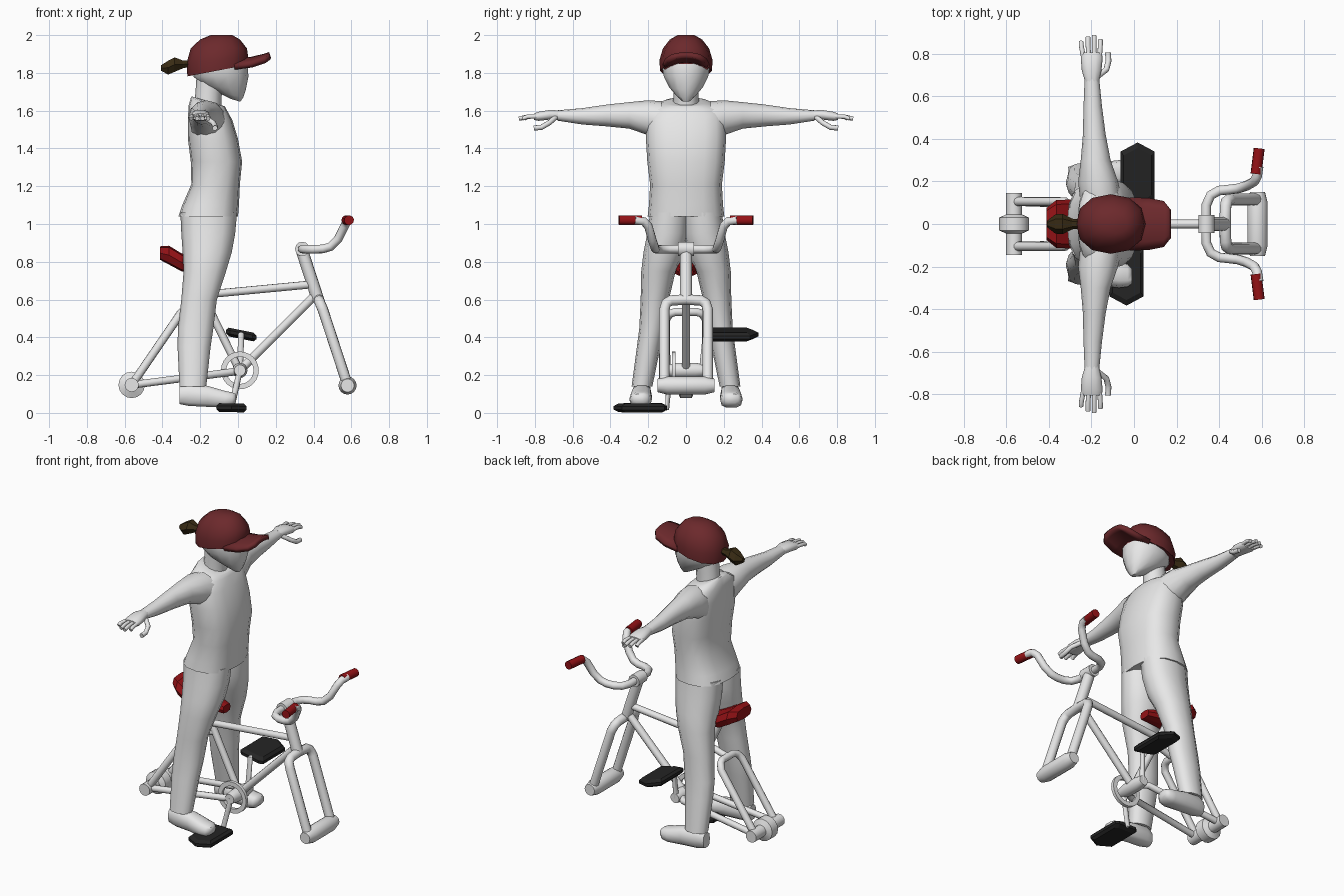
import bpy, bmesh, math
from mathutils import Vector


def material(name, rgb):
    m = bpy.data.materials.new(name)
    m.diffuse_color = (*rgb, 1)
    return m


GREY = material("light grey", (0.8, 0.8, 0.8))
RED = material("bright red", (0.30, 0.006, 0.008))
MAROON = material("cap maroon", (0.15, 0.022, 0.025))
BLACK = material("rubber black", (0.018, 0.018, 0.018))
BROWN = material("hair brown", (0.04, 0.024, 0.007))


def add(name, bm, mat, angle=50, mirror=False):
    """Finish a bmesh as an object, optionally mirrored across y = 0."""
    bmesh.ops.recalc_face_normals(bm, faces=bm.faces)
    me = bpy.data.meshes.new(name)
    bm.to_mesh(me)
    bm.free()
    me.materials.append(mat)
    if angle:
        me.shade_smooth()
        me.set_sharp_from_angle(angle=math.radians(angle))
    ob = bpy.data.objects.new(name, me)
    bpy.context.collection.objects.link(ob)
    if mirror:
        mod = ob.modifiers.new("mirror", 'MIRROR')
        mod.use_axis = (False, True, False)
        mod.use_mirror_merge = False
    return ob


def loft(name, axis, rings, mat, n=12, power=2.3, angle=50, mirror=False, closed=False):
    """Skin rings (t, a0, a1, b0, b1[, tilt]) along an axis; tilt shears t with a."""
    order = {'x': (2, 0, 1), 'y': (0, 2, 1), 'z': (0, 1, 2)}[axis]
    bm = bmesh.new()
    loops = []
    for t, a0, a1, b0, b1, *tilt in rings:
        loop = []
        for i in range(n):
            c, s = math.cos(math.tau * i / n), math.sin(math.tau * i / n)
            c = math.copysign(abs(c) ** (2 / power), c)
            s = math.copysign(abs(s) ** (2 / power), s)
            da = (a1 - a0) / 2 * c
            p = ((a0 + a1) / 2 + da, (b0 + b1) / 2 + (b1 - b0) / 2 * s,
                 t + (tilt[0] * da if tilt else 0))
            loop.append(bm.verts.new([p[k] for k in order]))
        loops.append(loop)
    pairs = list(zip(loops, loops[1:]))
    if closed:
        pairs.append((loops[-1], loops[0]))
    else:
        bm.faces.new(loops[0])
        bm.faces.new(loops[-1])
    for p, q in pairs:
        for i in range(n):
            j = (i + 1) % n
            bm.faces.new((p[i], p[j], q[j], q[i]))
    return add(name, bm, mat, angle, mirror)


def lathe(name, x, z, profile, mat=GREY, n=16, closed=False):
    """Turned part along y from (y, radius) pairs."""
    rings = [(y, x - r, x + r, z - r, z + r) for y, r in profile]
    return loft(name, 'y', rings, mat, n, 2, 40, closed=closed)


def tube(name, pts, r, mat=GREY, mirror=False):
    """Round tube through points, rings square to the path."""
    pts = [Vector(p) for p in pts]
    bm = bmesh.new()
    loops, n, u = [], 10, None
    for i, p in enumerate(pts):
        d0 = (p - pts[i - 1]).normalized() if i else None
        d1 = (pts[i + 1] - p).normalized() if i < len(pts) - 1 else None
        d = ((d0 or d1) + (d1 or d0)).normalized()
        u = u if u else d.orthogonal()
        u = (u - d * u.dot(d)).normalized()
        v = d.cross(u)
        loops.append([bm.verts.new(p + r * (u * math.cos(math.tau * k / n) + v * math.sin(math.tau * k / n)))
                      for k in range(n)])
    for p, q in zip(loops, loops[1:]):
        for i in range(n):
            bm.faces.new((p[i], p[(i + 1) % n], q[(i + 1) % n], q[i]))
    bm.faces.new(loops[0])
    bm.faces.new(loops[-1])
    return add(name, bm, mat, 60, mirror)


def both(half):
    """Continue a half path that ends at y = 0 onto the other side."""
    return half + [(x, -y, z) for x, y, z in half[-2::-1]]


# --- bicycle frame
tube("seat_tube", [(0.01, 0, 0.22), (-0.255, 0, 0.76)], 0.021)
tube("top_tube", [(-0.19, 0, 0.625), (0.41, 0, 0.682)], 0.021)
tube("down_tube", [(0.01, 0, 0.225), (0.41, 0, 0.625)], 0.023)
tube("head_tube", [(0.425, 0, 0.595), (0.335, 0, 0.87)], 0.033)
tube("chain_stay", [(-0.563, 0.105, 0.148), (-0.04, 0.085, 0.215), (0.0, 0.04, 0.222)], 0.02, mirror=True)
tube("seat_stays", both([(-0.563, 0.105, 0.148), (-0.325, 0.105, 0.495),
                         (-0.305, 0.085, 0.525), (-0.295, 0.055, 0.535), (-0.295, 0, 0.535)]), 0.022)
tube("seat_stay_bridge", [(-0.30, 0, 0.533), (-0.16, 0, 0.575)], 0.02)
tube("fork", both([(0.58, 0.115, 0.148), (0.45, 0.115, 0.545), (0.435, 0.105, 0.58),
                   (0.43, 0.08, 0.595), (0.428, 0, 0.6)]), 0.028)

# --- hubs, bottom bracket and chainring
lathe("rear_hub", -0.563, 0.148, [(-0.145, 0.037), (-0.045, 0.037), (-0.03, 0.07),
                                  (0.03, 0.07), (0.045, 0.037), (0.145, 0.037)])
lathe("front_axle", 0.58, 0.145, [(-0.15, 0.035), (-0.10, 0.048), (0.10, 0.048), (0.15, 0.035)])
lathe("bottom_bracket", 0.01, 0.225, [(-0.1, 0.03), (-0.05, 0.04), (0.05, 0.04), (0.1, 0.03)])
lathe("chainring", 0.01, 0.225, [(-0.075, 0.072), (-0.075, 0.1), (-0.055, 0.1), (-0.055, 0.072)],
      n=24, closed=True)

# --- cranks and pedals
for side, x, z, slope, label in ((1, 0.017, 0.415, 0.2, "upper"), (-1, -0.035, 0.027, 0.02, "lower")):
    tube(label + "_crank", [(0.01, side * 0.085, 0.225), (x, side * 0.1, z), (x, side * 0.13, z)], 0.016)
    bm = bmesh.new()
    outline = [(-0.08, 0.115), (-0.06, 0.1), (0.06, 0.1), (0.08, 0.115), (0.08, 0.34), (0, 0.383), (-0.08, 0.34)]
    layers = []
    for h, k in ((-0.023, 0.82), (-0.009, 1), (0.009, 1), (0.023, 0.82)):
        layers.append([bm.verts.new((x + px * k, side * (0.24 + (py - 0.24) * k), z + h - slope * px * k))
                       for px, py in outline])
    for a, b in zip(layers, layers[1:]):
        for i in range(7):
            bm.faces.new((a[i], a[(i + 1) % 7], b[(i + 1) % 7], b[i]))
    bm.faces.new(layers[0])
    bm.faces.new(layers[-1])
    add(label + "_pedal", bm, BLACK, 0)

# --- handlebar, clamp, grips
lathe("stem_clamp", 0.34, 0.868, [(-0.043, 0.038), (0.043, 0.038)], n=12)
tube("handlebar", both([(0.585, 0.27, 1.02), (0.578, 0.225, 1.015), (0.565, 0.20, 0.99), (0.53, 0.18, 0.92),
                        (0.49, 0.167, 0.88), (0.45, 0.162, 0.868), (0.40, 0.157, 0.866),
                        (0.36, 0.135, 0.866), (0.34, 0.09, 0.867), (0.338, 0, 0.868)]), 0.023)
tube("grip", [(0.573, 0.235, 1.02), (0.588, 0.355, 1.02)], 0.026, RED, mirror=True)

# --- seat
loft("seat", 'x', [(-0.412, -0.075, 0.075, 0.81, 0.882), (-0.365, -0.112, 0.112, 0.785, 0.885),
                   (-0.30, -0.115, 0.115, 0.75, 0.845), (-0.2, -0.06, 0.06, 0.725, 0.80),
                   (-0.08, -0.038, 0.038, 0.72, 0.77)], RED, 8, 3.5, 0)

# --- rider: shirt, sleeves, trousers, shoes
loft("shirt", 'z', [(1.04, -0.315, 0.0, -0.203, 0.203), (1.10, -0.295, 0.005, -0.196, 0.196),
                    (1.21, -0.247, 0.01, -0.19, 0.19), (1.33, -0.25, 0.022, -0.205, 0.205),
                    (1.45, -0.265, 0.0, -0.212, 0.212), (1.55, -0.265, -0.03, -0.21, 0.21),
                    (1.615, -0.262, -0.06, -0.19, 0.19, -0.1), (1.645, -0.25, -0.07, -0.12, 0.12, -0.25),
                    (1.65, -0.245, -0.075, -0.075, 0.075, -0.3)], GREY, 16, 2.6, 60)
loft("arm", 'y', [(0.13, -0.255, -0.06, 1.42, 1.65), (0.2, -0.262, -0.075, 1.47, 1.655),
                  (0.3, -0.25, -0.11, 1.505, 1.645), (0.42, -0.24, -0.133, 1.517, 1.632),
                  (0.55, -0.237, -0.15, 1.527, 1.613), (0.68, -0.232, -0.163, 1.547, 1.602)],
     GREY, 12, 2.1, 60, True)
loft("trouser_leg", 'z', [(1.06, -0.305, -0.005, -0.02, 0.19), (0.95, -0.3, -0.015, -0.015, 0.205),
                          (0.85, -0.293, -0.033, 0.005, 0.225), (0.75, -0.288, -0.063, 0.055, 0.237),
                          (0.6, -0.3, -0.112, 0.09, 0.24), (0.45, -0.318, -0.13, 0.115, 0.247),
                          (0.35, -0.32, -0.145, 0.135, 0.26), (0.14, -0.31, -0.168, 0.178, 0.288)],
     GREY, 12, 2.2, 60, True)
loft("shoe", 'x', [(-0.31, 0.2, 0.268, 0.045, 0.14), (-0.26, 0.182, 0.285, 0.035, 0.155),
                   (-0.16, 0.18, 0.29, 0.03, 0.145), (-0.07, 0.18, 0.3, 0.026, 0.118),
                   (-0.03, 0.188, 0.295, 0.035, 0.11), (-0.01, 0.21, 0.28, 0.055, 0.1)], GREY, 10, 2.8, 60, True)

# --- hands
loft("palm", 'y', [(0.67, -0.23, -0.165, 1.55, 1.602), (0.72, -0.245, -0.153, 1.552, 1.605),
                   (0.78, -0.25, -0.147, 1.545, 1.595), (0.805, -0.245, -0.152, 1.55, 1.585)],
     GREY, 10, 2.4, 60, True)
for i, (x0, x1, tip) in enumerate(((-0.237, -0.248, 0.855), (-0.212, -0.216, 0.878),
                                   (-0.187, -0.187, 0.885), (-0.162, -0.158, 0.865))):
    tube("finger_%d" % (i + 1), [(x0, 0.78, 1.57), (x1, 0.84, 1.568), (x1, tip, 1.558)], 0.0115, GREY, True)
tube("thumb", [(-0.175, 0.69, 1.565), (-0.13, 0.725, 1.535), (-0.12, 0.765, 1.512), (-0.122, 0.805, 1.508)],
     0.014, GREY, True)

# --- neck and head
loft("neck", 'z', [(1.6, -0.235, -0.09, -0.07, 0.07), (1.7, -0.225, -0.085, -0.066, 0.066),
                   (1.78, -0.22, -0.06, -0.07, 0.07)], GREY, 12, 2)
loft("head", 'z', [(1.655, -0.04, 0.012, -0.025, 0.025, -0.3), (1.685, -0.11, 0.028, -0.055, 0.055, -0.2),
                   (1.725, -0.19, 0.042, -0.09, 0.09, -0.1), (1.78, -0.235, 0.055, -0.12, 0.12),
                   (1.84, -0.24, 0.052, -0.13, 0.13), (1.9, -0.23, 0.035, -0.12, 0.12)], GREY, 14, 2.1, 60)

# --- cap with brim, ponytail
loft("cap", 'z', [(1.812, -0.268, 0.05, -0.138, 0.138, 0.19), (1.87, -0.272, 0.054, -0.14, 0.14, 0.1),
                  (1.93, -0.25, 0.047, -0.122, 0.122), (1.977, -0.2, 0.01, -0.085, 0.085),
                  (2.0, -0.145, -0.03, -0.045, 0.045)], MAROON, 12, 2.2, 35)
bm = bmesh.new()
rows = []
for x, w, z in ((-0.02, 0.125, 1.855), (0.07, 0.122, 1.865), (0.14, 0.108, 1.882), (0.165, 0.075, 1.89)):
    rows.append([bm.verts.new((x, w * k / 3, z + 0.02 - 0.03 * (w * k / 0.36) ** 2)) for k in range(-3, 4)])
for a, b in zip(rows, rows[1:]):
    for i in range(6):
        bm.faces.new((a[i], b[i], b[i + 1], a[i + 1]))
brim = add("cap_brim", bm, MAROON, 35)
mod = brim.modifiers.new("thickness", 'SOLIDIFY')
mod.thickness = 0.028
mod.offset = -1
loft("ponytail", 'x', [(-0.25, -0.022, 0.022, 1.83, 1.87), (-0.29, -0.025, 0.025, 1.822, 1.868),
                       (-0.335, -0.048, 0.048, 1.80, 1.888), (-0.37, -0.045, 0.045, 1.785, 1.87),
                       (-0.408, -0.015, 0.015, 1.81, 1.842)], BROWN, 6, 2, 0)
